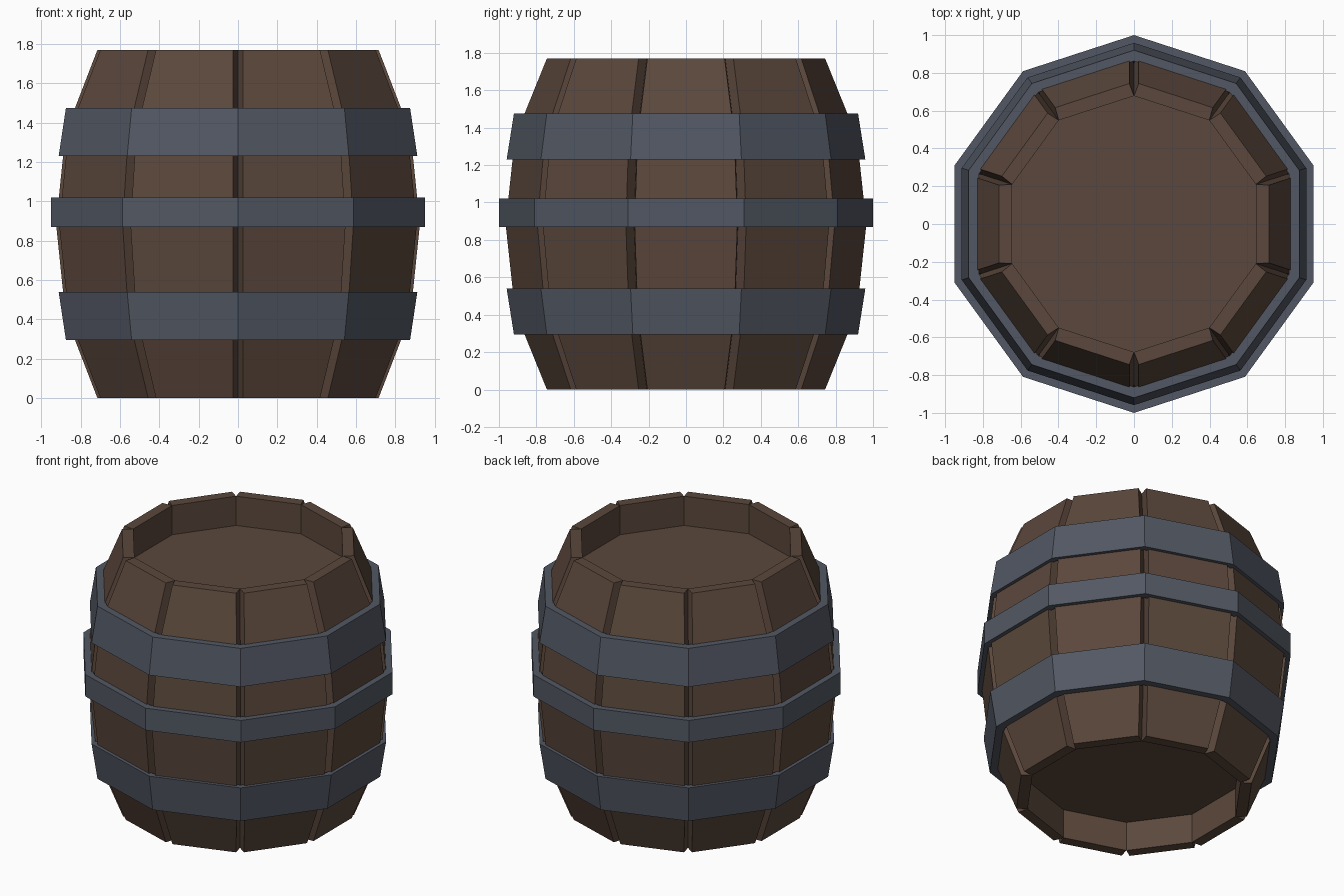
import bpy, bmesh
from math import sin, cos, pi, radians

if "Cube" in bpy.data.objects:
    bpy.data.objects.remove(bpy.data.objects["Cube"])

SIDES = 10
STEP = 2 * pi / SIDES
H = 1.77
THICK = 0.07      # stave thickness (depth of the V grooves)
GAP = 0.026       # half width of a groove
COS = cos(STEP / 2)


def material(name, color):
    m = bpy.data.materials.new(name)
    m.diffuse_color = (*color, 1)
    m.use_nodes = True
    m.node_tree.nodes["Principled BSDF"].inputs["Base Color"].default_value = m.diffuse_color
    return m


wood = material("wood", (0.105, 0.064, 0.045))
iron = material("iron", (0.085, 0.097, 0.125))


def finish(bm, name, mat):
    bmesh.ops.recalc_face_normals(bm, faces=bm.faces)
    me = bpy.data.meshes.new(name)
    bm.to_mesh(me)
    bm.free()
    me.materials.append(mat)
    ob = bpy.data.objects.new(name, me)
    bpy.context.collection.objects.link(ob)
    return ob


def corner(k, apothem):
    a = radians(90) + k * STEP
    return apothem / COS * cos(a), apothem / COS * sin(a)


def ring(bm, apothem, z):
    return [bm.verts.new((*corner(k, apothem), z)) for k in range(SIDES)]


def bridge(bm, a, b):
    n = len(a)
    for i in range(n):
        j = (i + 1) % n
        bm.faces.new((a[i], a[j], b[j], b[i]))


def stave_ring(bm, apothem, z):
    # per side: groove bottom, then the two outer corners of the stave
    pts = []
    for k in range(SIDES):
        p, q = corner(k, apothem), corner(k + 1, apothem)
        length = 2 * apothem * sin(STEP / 2) / COS
        t = GAP / length
        pts.append(corner(k, apothem - THICK))
        for s in (t, 1 - t):
            pts.append((p[0] + (q[0] - p[0]) * s, p[1] + (q[1] - p[1]) * s))
    return [bm.verts.new((x, y, z)) for x, y in pts]


# Staves with recessed heads at both ends
profile = [(0.715, 0), (0.877, 0.42), (0.925, H / 2), (0.877, H - 0.42), (0.715, H)]
bm = bmesh.new()
rings = [stave_ring(bm, r, z) for r, z in profile]
for a, b in zip(rings, rings[1:]):
    bridge(bm, a, b)
for end, head_z in ((rings[0], 0.2), (rings[-1], H - 0.2)):
    n = len(end)
    for k in range(SIDES):
        bm.faces.new([end[(3 * k + i) % n] for i in range(4)])
    head = ring(bm, profile[0][0] - THICK, head_z)
    bridge(bm, end[::3], head)
    bm.faces.new(head)
finish(bm, "barrel_staves", wood)


# Iron hoops
def hoop(name, z0, z1, out0, out1, in0, in1):
    bm = bmesh.new()
    loops = [ring(bm, r, z) for r, z in
             ((out0, z0), (out1, z1), (in1, z1), (in0, z0))]
    for i in range(4):
        bridge(bm, loops[i], loops[(i + 1) % 4])
    finish(bm, name, iron)


hoop("lower_hoop", 0.295, 0.54, 0.875, 0.912, 0.82, 0.87)
hoop("middle_hoop", 0.87, 1.02, 0.951, 0.951, 0.90, 0.90)
hoop("upper_hoop", H - 0.54, H - 0.295, 0.912, 0.875, 0.87, 0.82)
